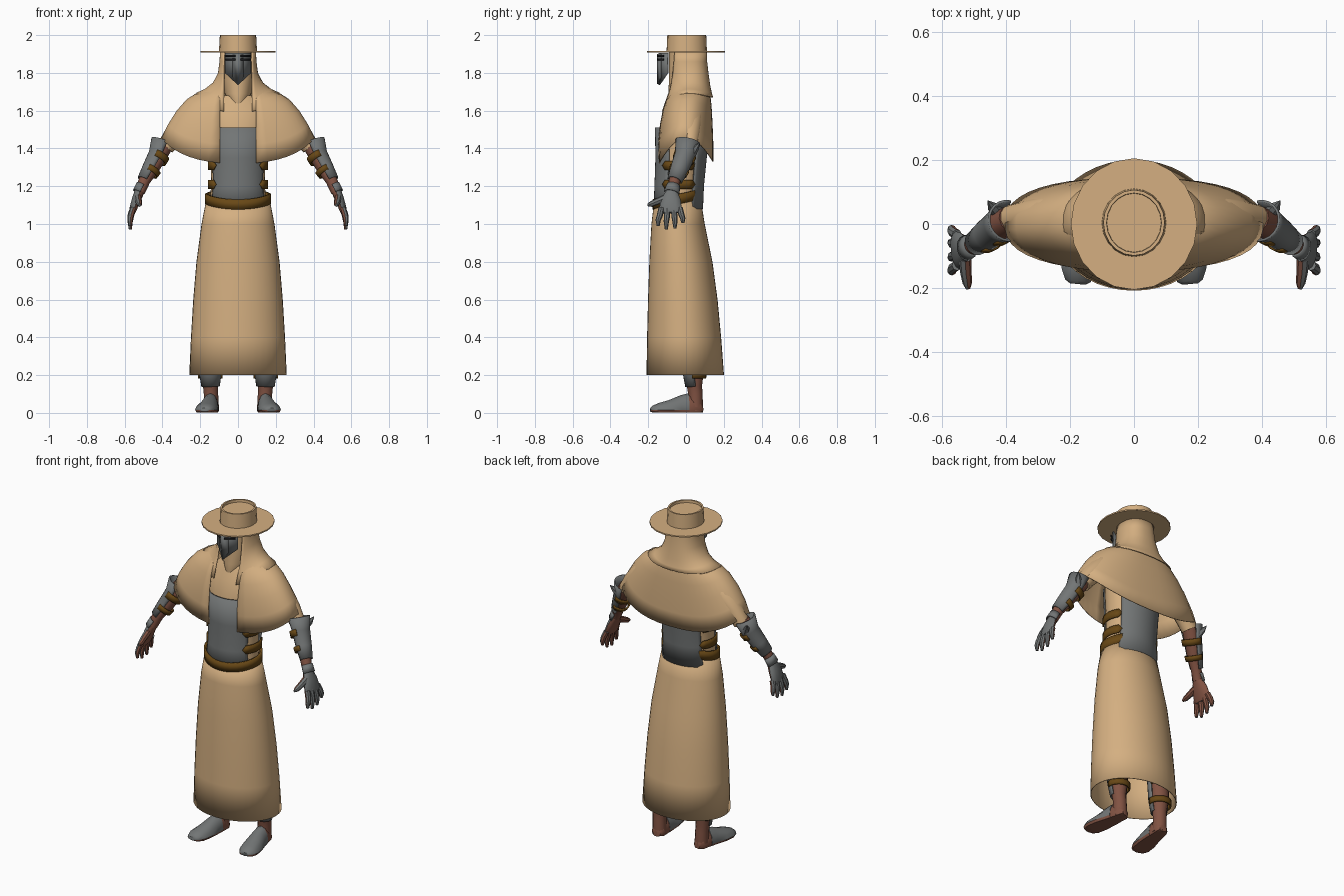
import bpy, bmesh
from math import sin, cos, asin, pi, radians, copysign
from mathutils import Vector

cube = bpy.data.objects.get("Cube")
if cube:
    bpy.data.objects.remove(cube, do_unlink=True)


def material(name, rgb):
    m = bpy.data.materials.new(name)
    m.use_nodes = True
    colour = (*rgb, 1)
    m.diffuse_color = colour
    m.node_tree.nodes["Principled BSDF"].inputs["Base Color"].default_value = colour
    return m


cloth = material("tan cloth", (.66, .43, .22))
steel = material("grey plate", (.17, .18, .18))
skin = material("red brown skin", (.22, .085, .055))
leather = material("brown leather", (.14, .065, .008))
dark = material("dark slot", (.01, .01, .012))


def loft(name, rows, mats, closed=True, cap=False, rule=None, thick=0, mirror=False):
    """Skin a list of equal rows of points into one object."""
    bm = bmesh.new()
    grid = [[bm.verts.new(p) for p in row] for row in rows]
    n = len(rows[0])
    for a, b in zip(grid, grid[1:]):
        for j in range(n if closed else n - 1):
            k = (j + 1) % n
            f = bm.faces.new((a[j], a[k], b[k], b[j]))
            f.material_index = rule(j) if rule else 0
    if cap:
        bm.faces.new(grid[0])
        bm.faces.new(grid[-1])
    bmesh.ops.remove_doubles(bm, verts=bm.verts, dist=1e-5)
    bmesh.ops.recalc_face_normals(bm, faces=bm.faces)
    me = bpy.data.meshes.new(name)
    bm.to_mesh(me)
    bm.free()
    for m in mats:
        me.materials.append(m)
    o = bpy.data.objects.new(name, me)
    bpy.context.collection.objects.link(o)
    bpy.ops.object.select_all(action='DESELECT')
    bpy.context.view_layer.objects.active = o
    o.select_set(True)
    bpy.ops.object.shade_smooth_by_angle(angle=radians(40))
    if thick:
        s = o.modifiers.new("Thickness", 'SOLIDIFY')
        s.thickness = thick
    if mirror:
        o.modifiers.new("Mirror", 'MIRROR')
    return o


def shell(name, rings, mat, n=32, span=None, gap=0, p=1, pointed=False, **kw):
    """Body wrap; each ring is side z, front z, back z, x radius, y radius, y centre."""
    rows = []
    for zs, zf, zb, rx, ry, cy in rings:
        a0, a1 = (radians(v) for v in span or (0, 360))
        if gap:
            a0 = asin((gap / rx) ** (1 / p))
            a1 = 2 * pi - a0
        full = not gap and not span
        row = []
        for j in range(n if full else n + 1):
            a = a0 + (a1 - a0) * j / n
            s, c = sin(a), cos(a)
            ze = zf if c > 0 else zb
            row.append(Vector((rx * copysign(abs(s) ** p, s), cy - ry * copysign(abs(c) ** p, c),
                               zs + (ze - zs) * abs(c) ** 1.5)))
        rows.append(row)
    if pointed:
        for e in (0, -1):
            rows[0][e] = rows[-1][e] = (rows[0][e] + rows[-1][e]) / 2
    return loft(name, rows, [mat], closed=full, **kw)


def level(z, rx, ry, cy):
    return z, z, z, rx, ry, cy


def limb(name, path, mats, ref=(1, -.1, 0), n=12, arc=None, grow=0, thick=0):
    """Mirrored tube along x, y, z, radius toward ref, radius across; arc leaves part of it."""
    pts = [Vector(q[:3]) for q in path]
    rows = []
    for i, q in enumerate(path):
        d = (pts[min(i + 1, len(pts) - 1)] - pts[max(i - 1, 0)]).normalized()
        u = Vector(ref)
        u = (u - d * u.dot(d)).normalized()
        v = d.cross(u)
        a0, a1 = (radians(t) for t in arc or (-90, 270))
        row = []
        for j in range(n + 1 if arc else n):
            a = a0 + (a1 - a0) * j / n
            w = pts[i] + u * cos(a) * (q[3] + grow) + v * sin(a) * (q[-1] + grow)
            w.z = max(w.z, .003)
            row.append(w)
        rows.append(row)
    rule = (lambda j: int(j >= n / 2)) if len(mats) > 1 else None
    return loft(name, rows, mats, closed=not arc, cap=not arc, rule=rule, thick=thick, mirror=True)


# Robe and torso
shell("skirt", [level(.2, .258, .205, -.004), level(.4, .249, .196, -.01), level(.6, .237, .184, -.017),
                level(.8, .22, .167, -.027), level(1, .193, .141, -.042),
                (1.13, 1.11, 1.16, .168, .122, -.048)], cloth, n=40, thick=.005)
torso = [level(1.08, .155, .115, -.045), level(1.2, .142, .115, -.04), level(1.35, .145, .12, -.03),
         level(1.5, .165, .125, -.018), level(1.6, .185, .115, 0), level(1.68, .1, .085, .01)]
shell("torso", torso, cloth, cap=True)
plate = [(z, z, z, rx + .008, ry + .012, cy) for z, _, _, rx, ry, cy in torso[:4]]
plate[3] = level(1.51, .165, .142, -.022)
shell("breastplate", plate, steel, n=16, span=(-62, 62), thick=.008)
shell("backplate", plate, steel, n=16, span=(125, 235), thick=.008)
shell("belt", [(z, z - .03, z + .03, .174, .131, -.046) for z in (1.107, 1.16)], leather, thick=.012)
for z in (1.21, 1.31):
    for side, start in (("left", 48), ("right", 232)):
        shell(side + "_torso_strap", [level(z - .024, .16, .137, -.036), level(z + .024, .16, .138, -.034)],
              leather, n=10, span=(start, start + 80), pointed=True, thick=.008)

# Shoulder cape and hood, open at the front
shell("cape", [(1.46, 1.32, 1.33, .405, .145, 0), (1.53, 1.42, 1.42, .37, .147, -.002),
               (1.6, 1.52, 1.52, .325, .141, 0), (1.66, 1.6, 1.6, .272, .132, .005),
               (1.69, 1.65, 1.66, .225, .122, .01), (1.71, 1.69, 1.7, .17, .108, .015),
               (1.74, 1.73, 1.73, .12, .1, .01)], cloth, n=40, gap=.095, p=.8, thick=.005)
shell("hood", [(1.695, 1.59, 1.67, .222, .138, .006), (1.715, 1.65, 1.69, .175, .126, .012),
               (1.75, 1.7, 1.73, .132, .115, .014), (1.8, 1.78, 1.8, .106, .107, .012),
               level(1.86, .098, .102, .01), level(1.912, .095, .1, .01)], cloth, gap=.074, p=.85, thick=.005)
shell("face_wrap", [level(1.61, .02, .06, -.03), level(1.64, .05, .078, -.018), level(1.69, .07, .088, -.005),
                    level(1.77, .08, .09, 0), level(1.91, .082, .09, 0)], cloth, cap=True)

# Hat
shell("hat_brim", [level(1.908, .198, .206, 0), level(1.916, .198, .206, 0)], cloth, n=20, cap=True)
shell("hat_crown", [level(1.91, .101, .107, .004), level(2, .096, .103, .004), level(2, .086, .093, .004),
                    level(1.985, .085, .092, .004)], cloth, n=20, cap=True)


# Pointed face mask with eye slots
def mask_y(x):
    return -.146 + .65 * abs(x)


def mask_strip(name, xs, tops, bottoms, mat, lift, thick):
    rows = [[(x, mask_y(x) - lift, z) for x, z in zip(xs, zs)] for zs in (tops, bottoms)]
    return loft(name, rows, [mat], closed=False, thick=thick, mirror=xs[0] > 0)


mask_strip("mask", (-.07, 0, .07), (1.906,) * 3, (1.8, 1.735, 1.8), steel, 0, .008)
mask_strip("mask_nose_ridge", (-.03, 0, .03), (1.9,) * 3, (1.78, 1.742, 1.78), steel, .007, .006)
for z in (1.87, 1.89):
    mask_strip("eye_slot", (.012, .064), (z + .005,) * 2, (z - .005,) * 2, dark, .012, .004)

# Arms
limb("sleeves", [(.16, .02, 1.6, .075), (.27, .025, 1.55, .065), (.34, .02, 1.47, .054), (.385, .015, 1.405, .046)],
     [cloth])
forearm = [(.385, .015, 1.42, .044), (.42, -.005, 1.365, .046), (.46, -.035, 1.29, .04),
           (.495, -.06, 1.23, .031), (.52, -.075, 1.17, .028)]
limb("forearms", forearm, [skin])
bracer = [(.395, .01, 1.435, .058)] + forearm[1:4]
limb("bracers", bracer, [steel], arc=(-105, 105), grow=.009, thick=.008)
limb("elbow_spikes", [(.425, .035, 1.375, .022), (.445, .055, 1.405, .016), (.458, .072, 1.43, .002)], [steel], n=6)
for k in (1, 2):
    a, b = Vector(forearm[k]), Vector(forearm[k + 1])
    limb("arm_straps", [a.lerp(b, -.05), a.lerp(b, .35)], [leather], arc=(75, 285), grow=.014, thick=.008)

# Hands: plated backs, bare palms
two_sided = [steel, skin]
limb("wrist_cuffs", [(.503, -.066, 1.205, .036), (.524, -.076, 1.165, .035, .042)], [steel], arc=(-95, 95), thick=.006)
limb("palms", [(.52, -.075, 1.175, .026, .03), (.538, -.08, 1.13, .024, .052), (.555, -.082, 1.08, .02, .06),
               (.56, -.082, 1.06, .014, .056)], two_sided)
for name, y, tip in (("index", -.13, .99), ("middle", -.098, .972), ("ring", -.064, .977), ("little", -.033, 1.005)):
    spread = y + (y + .08) * .35
    mid = (1.075 + tip) / 2
    limb(name + "_fingers", [(.555, y, 1.085, .016), (.568, (y + spread) / 2, mid + .012, .016),
                             (.571, spread, mid - .012, .014), (.57, spread, tip, .008)], two_sided, n=8)
limb("thumbs", [(.53, -.105, 1.14, .02), (.527, -.15, 1.12, .018), (.522, -.185, 1.105, .015),
                (.52, -.203, 1.1, .007)], two_sided, n=8)

# Legs and plated feet
front, up = (0, -1, 0), (0, 0, 1)
leg = [(.14, .05, .01, .04), (.143, .05, .1, .038), (.145, .045, .14, .04), (.147, .042, .22, .052),
       (.145, .04, .34, .056), (.13, .02, .5, .058), (.1, -.02, .95, .08)]
limb("legs", leg, [skin], ref=front)
limb("greaves", leg[2:6], [steel], ref=front, arc=(-95, 95), grow=.009, thick=.008)
for z in (.2, .32):
    limb("leg_straps", [(.147, .042, z - .017, .053), (.147, .042, z + .017, .055)], [leather],
         ref=front, arc=(80, 280), grow=.012, thick=.008)
limb("heels", [(.135, .088, .02, .02, .022), (.138, .07, .02, .055, .038), (.145, .02, .02, .08, .043),
               (.15, -.03, .02, .066, .046)], [skin], ref=up)
limb("feet", [(.146, .012, .016, .088, .045), (.152, -.03, .016, .077, .05), (.163, -.09, .016, .052, .058),
              (.172, -.145, .016, .036, .056), (.176, -.178, .016, .022, .04), (.177, -.188, .016, .01, .024)],
     two_sided, ref=up)
